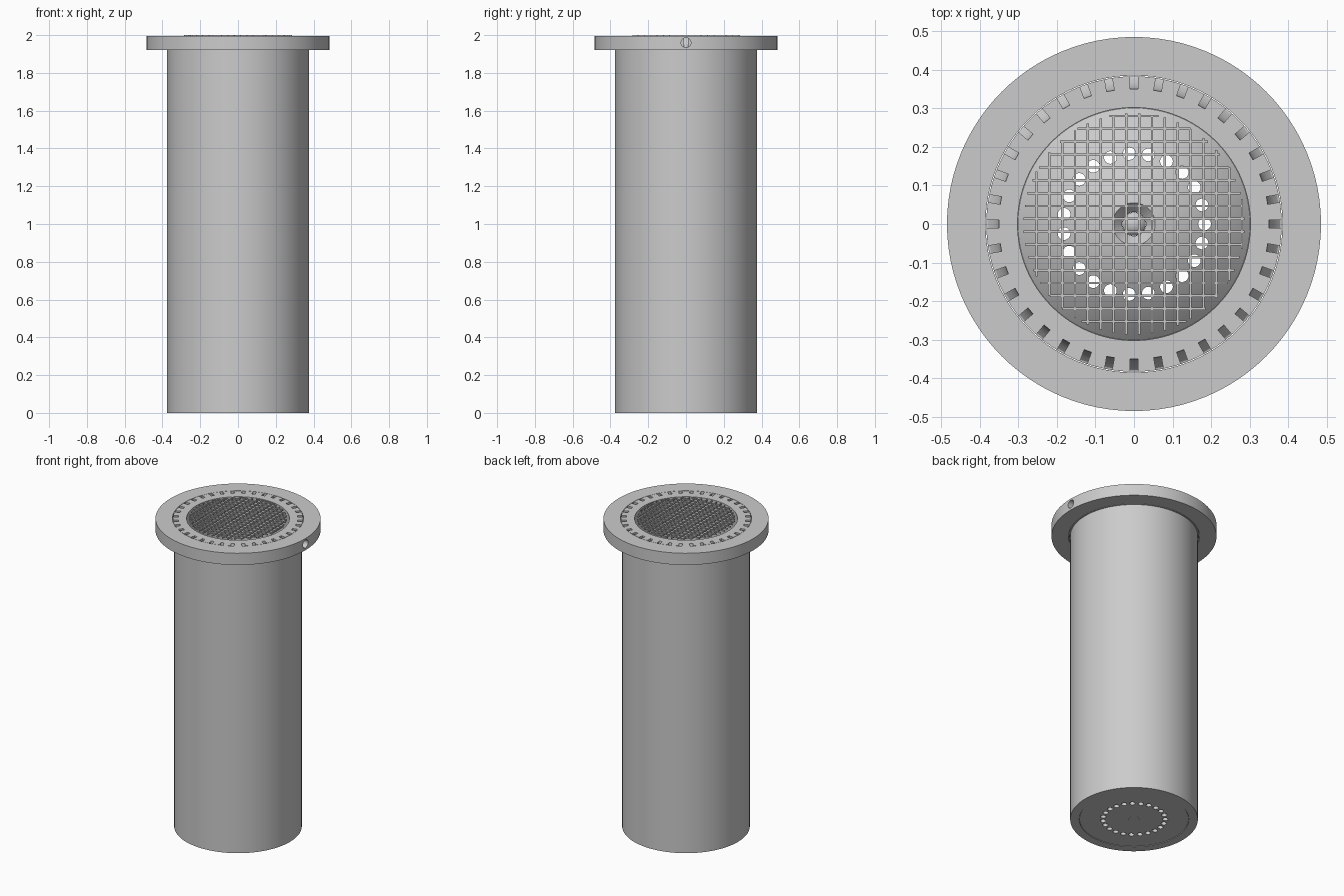
import bpy, bmesh, math
from mathutils import Matrix, Vector

cube = bpy.data.objects.get("Cube")
if cube:
    bpy.data.objects.remove(cube, do_unlink=True)

GRAY = (0.6, 0.6, 0.6, 1)
metal = bpy.data.materials.new("plain gray metal")
metal.use_nodes = True
metal.diffuse_color = GRAY
metal.node_tree.nodes["Principled BSDF"].inputs["Base Color"].default_value = GRAY


def make_object(name, bm):
    bmesh.ops.recalc_face_normals(bm, faces=bm.faces)
    mesh = bpy.data.meshes.new(name)
    bm.to_mesh(mesh)
    bm.free()
    mesh.materials.append(metal)
    obj = bpy.data.objects.new(name, mesh)
    bpy.context.collection.objects.link(obj)
    return obj


def lathe(name, profile, steps=96):
    """Revolve a closed (radius, z) outline around the z axis."""
    bm = bmesh.new()
    verts = [bm.verts.new((r, 0, z)) for r, z in profile]
    edges = [bm.edges.new((v, verts[(i + 1) % len(verts)])) for i, v in enumerate(verts)]
    bmesh.ops.spin(bm, geom=verts + edges, axis=(0, 0, 1), cent=(0, 0, 0),
                   angle=math.tau, steps=steps)
    bmesh.ops.remove_doubles(bm, verts=bm.verts, dist=1e-5)
    bmesh.ops.dissolve_degenerate(bm, edges=bm.edges, dist=1e-6)
    return make_object(name, bm)


def activate(obj):
    bpy.ops.object.select_all(action='DESELECT')
    obj.select_set(True)
    bpy.context.view_layer.objects.active = obj


def cut(obj, cutter):
    cutter.hide_render = True
    mod = obj.modifiers.new("cut", 'BOOLEAN')
    mod.operation = 'DIFFERENCE'
    mod.solver = 'EXACT'
    mod.object = cutter
    activate(obj)
    bpy.ops.object.modifier_apply(modifier=mod.name)
    bpy.data.objects.remove(cutter, do_unlink=True)


def smooth(obj, angle=30):
    activate(obj)
    bpy.ops.object.shade_smooth_by_angle(angle=math.radians(angle))


TOP = 1.996
UNDER = 1.92

# Long tube with a slightly wider collar at the top
tube = lathe("tube", [(0.322, 0), (0.375, 0), (0.375, UNDER), (0.383, UNDER),
                      (0.383, TOP), (0.302, TOP), (0.302, 0.03), (0.322, 0.03)])

# Curved slots around the collar's outer edge
SLOTS, HALF = 36, 0.01
slot_outline = [(0.349, 2.02), (0.351, 1.985), (0.358, 1.965), (0.368, 1.948),
                (0.378, 1.937), (0.4, 1.93), (0.4, 2.02)]
bm = bmesh.new()
for i in range(SLOTS):
    turn = Matrix.Rotation(math.tau * i / SLOTS, 4, 'Z')
    sides = [[bm.verts.new(turn @ Vector((r, y, z))) for r, z in slot_outline]
             for y in (-HALF, HALF)]
    bm.faces.new(sides[0])
    bm.faces.new(sides[1][::-1])
    for a in range(len(slot_outline)):
        b = (a + 1) % len(slot_outline)
        bm.faces.new((sides[0][b], sides[0][a], sides[1][a], sides[1][b]))
cut(tube, make_object("slot_cutter", bm))
smooth(tube)

# Flange ring with one hole in its left edge
flange = lathe("flange", [(0.385, UNDER), (0.485, UNDER), (0.485, TOP), (0.385, TOP)])
bm = bmesh.new()
bmesh.ops.create_cone(bm, cap_ends=True, segments=32, radius1=0.026, radius2=0.026, depth=0.2,
                      matrix=Matrix.Translation((0.45, 0, 1.96)) @ Matrix.Rotation(math.pi / 2, 4, 'Y'))
cut(flange, make_object("side_hole_cutter", bm))
smooth(flange)

# Domed floor, dipping around the central pin
dome = [(0.32, 0.002), (0.32, 0.029), (0.301, 0.03)]
for i in range(1, 11):
    r = 0.301 + (0.055 - 0.301) * i / 10
    dome.append((r, 0.03 + 0.14 * (1 - (r / 0.301) ** 2)))
dome += [(0.031, 0.14), (0.031, 0.002)]
floor = lathe("floor", dome)

# Ring of through holes in the floor
HOLES = 23
bm = bmesh.new()
for i in range(HOLES):
    a = math.tau * i / HOLES
    bmesh.ops.create_cone(bm, cap_ends=True, segments=24, radius1=0.0165, radius2=0.0165, depth=0.6,
                          matrix=Matrix.Translation((0.183 * math.cos(a), 0.183 * math.sin(a), 0.1)))
cut(floor, make_object("floor_hole_cutter", bm))
smooth(floor)

# Central pin with a pointed tip
pin = lathe("center_pin", [(0, 0.002), (0.0305, 0.002), (0.0305, 0.15), (0, 0.19)], 32)
smooth(pin)

# Square mesh screen across the mouth
SPACING, OFFSET, REACH, THICK = 0.0333, 0.0135, 0.287, 0.006
bm = bmesh.new()
for k in range(-9, 10):
    p = OFFSET + k * SPACING
    if abs(p) > REACH - 0.003:
        continue
    length = 2 * math.sqrt(REACH ** 2 - p ** 2)
    for size, place in (((length, THICK, 0.008), (0, p, 1.996)),
                        ((THICK, length, 0.008), (p, 0, 1.995))):
        bmesh.ops.create_cube(bm, size=1, matrix=Matrix.Translation(place) @ Matrix.Diagonal((*size, 1)))
make_object("mesh_screen", bm)
